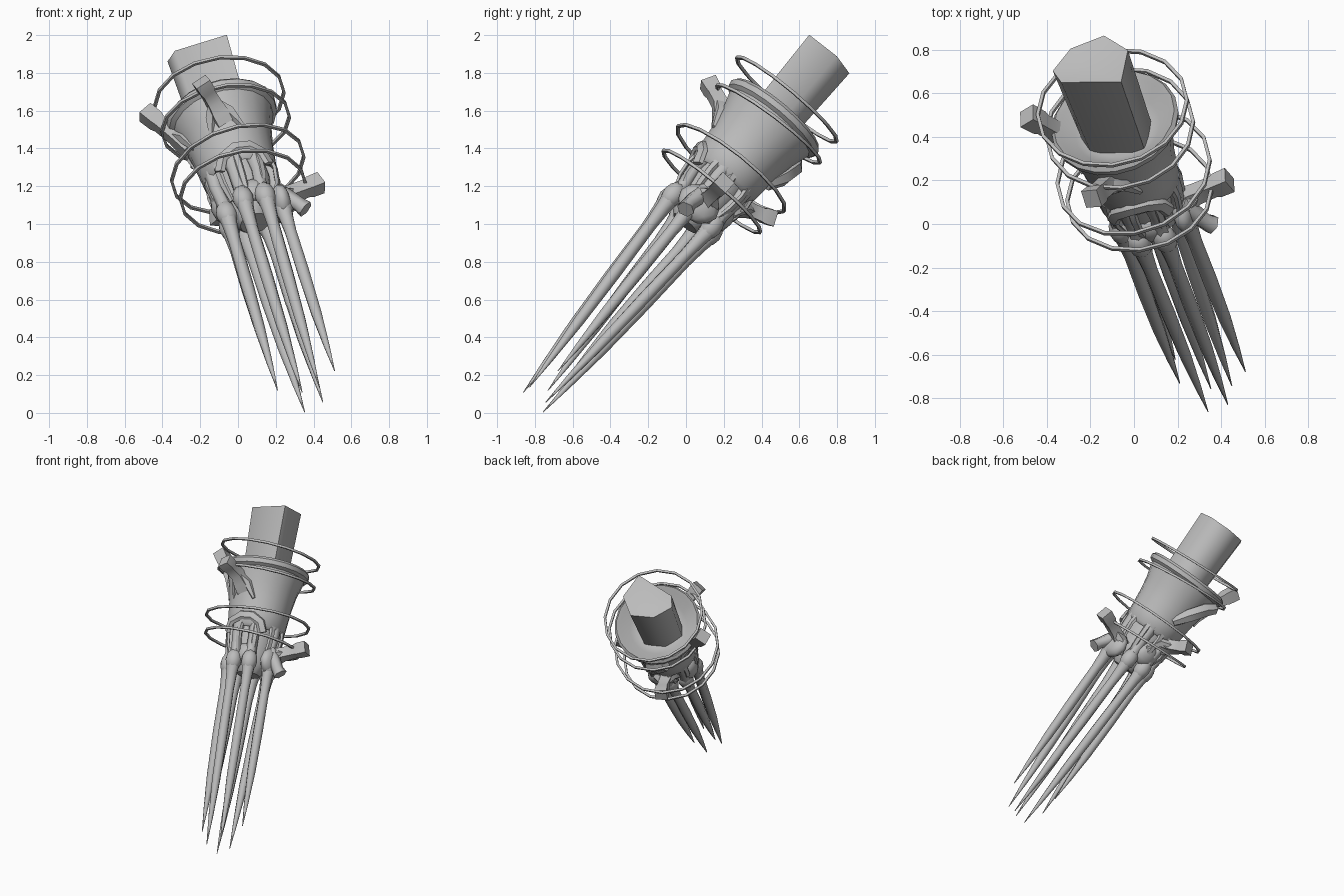
import bpy, bmesh, math
from mathutils import Vector, Matrix

if "Cube" in bpy.data.objects:
    bpy.data.objects.remove(bpy.data.objects["Cube"])

grey = bpy.data.materials.new("plain grey")
grey.diffuse_color = (0.5, 0.5, 0.5, 1)
grey.use_nodes = True
grey.node_tree.nodes["Principled BSDF"].inputs["Base Color"].default_value = grey.diffuse_color

# Tilted frame of the whole arm: local z runs up the arm, local -y faces front
A = Vector((-0.234, 0.628, 0.745)).normalized()
U = (Vector((1, 0, 0)) - A * A.x).normalized()
V = A.cross(U)
FRAME = Matrix.Translation((-0.088, 0.47, 1.568)) @ Matrix((U, V, A)).transposed().to_4x4()


def finish(name, bm, angle=40):
    bmesh.ops.recalc_face_normals(bm, faces=bm.faces)
    bm.transform(FRAME)
    me = bpy.data.meshes.new(name)
    bm.to_mesh(me)
    bm.free()
    ob = bpy.data.objects.new(name, me)
    bpy.context.collection.objects.link(ob)
    me.materials.append(grey)
    bpy.ops.object.select_all(action='DESELECT')
    bpy.context.view_layer.objects.active = ob
    ob.select_set(True)
    bpy.ops.object.shade_smooth_by_angle(angle=math.radians(angle))
    return ob


def bridge(bm, rings, closed=False):
    n = len(rings[0])
    for i in range(len(rings) if closed else len(rings) - 1):
        a, b = rings[i], rings[(i + 1) % len(rings)]
        for j in range(n):
            k = (j + 1) % n
            bm.faces.new((a[j], a[k], b[k], b[j]))


def tube(bm, pts, radii, sides=6, closed=False, flat=1.0):
    pts = [Vector(p) for p in pts]
    rings, n = [], len(pts)
    for i, p in enumerate(pts):
        if closed:
            t = pts[(i + 1) % n] - pts[i - 1]
        else:
            t = pts[min(i + 1, n - 1)] - pts[max(i - 1, 0)]
        t.normalize()
        out = Vector((p.x, p.y, 0.0001))
        x = (out - t * out.dot(t)).normalized()
        y = t.cross(x)
        r = radii[i] if isinstance(radii, list) else radii
        rings.append([bm.verts.new(p + x * math.cos(a) * r * flat + y * math.sin(a) * r)
                      for a in (2 * math.pi * (j + 0.5) / sides for j in range(sides))])
    bridge(bm, rings, closed)
    if not closed:
        bm.faces.new(rings[0])
        bm.faces.new(rings[-1])


def lathe(name, profile, sides=20, angle=40):
    bm = bmesh.new()
    rings = [[bm.verts.new((r * math.cos(2 * math.pi * j / sides),
                            r * math.sin(2 * math.pi * j / sides), s))
              for j in range(sides)] for r, s in profile]
    bridge(bm, rings)
    bm.faces.new(rings[0])
    bm.faces.new(rings[-1])
    return finish(name, bm, angle)


def lump(bm, pos, size):
    m = Matrix.Translation(pos) @ Matrix.Diagonal((*size, 1))
    bmesh.ops.create_icosphere(bm, subdivisions=2, radius=1, matrix=m)


# Six-sided shaft with a dented end
bm = bmesh.new()
section = [(-.19, -.01), (-.15, -.087), (.133, -.14), (.165, .045), (.052, .154), (-.106, .107)]
low = [bm.verts.new((x * 0.9, y * 0.9, -.15)) for x, y in section]
top = [bm.verts.new((x, y, .43)) for x, y in section]
bridge(bm, [low, top])
bm.faces.new(low)
dent = bm.verts.new((-.03, 0, .4))
for j in range(6):
    bm.faces.new((top[j], top[(j + 1) % 6], dent))
finish("shaft", bm, 75)

# Flared sleeve with rolled lip, and the wrist core below it
lathe("sleeve", [(.13, -.1), (.2, -.055), (.262, 0), (.285, .018), (.3, 0), (.294, -.03),
                 (.27, -.045), (.238, -.15), (.22, -.25), (.208, -.36), (.2, -.44),
                 (.18, -.46), (.14, -.42)])
lathe("wrist", [(.15, -.42), (.155, -.5), (.135, -.62), (.13, -.7), (.08, -.76)], 12)

# Claws: (base u, v), (tip u, v, s)
CLAWS = [((-.04, .14), (-.035, .07, -2.035)), ((.085, .12), (.07, .047, -2.01)),
         ((.165, -.03), (.17, -.01, -1.86)), ((-.14, -.05), (-.15, .016, -1.9)),
         ((-.05, -.15), (-.045, -.077, -2.02)), ((.07, -.145), (.053, -.07, -2.0)),
         ((-.125, .07), (-.14, .05, -1.77))]
claws, knuckles, bones = bmesh.new(), bmesh.new(), bmesh.new()
for (bu, bv), tip in CLAWS:
    base, tip = Vector((bu, bv, -.71)), Vector(tip)
    steps = [(0, .05), (.06, .04), (.15, .033), (.4, .034), (.65, .029), (.85, .016), (1, .002)]
    tube(claws, [base.lerp(tip, t) for t, r in steps], [r for t, r in steps], 8)
    lump(knuckles, base + Vector((0, 0, .01)), (.056, .056, .08))
    out = Vector((bu, bv, 0)).normalized()
    tube(bones, [out * .16 + Vector((0, 0, -.42)), out * .165 + Vector((0, 0, -.52)),
                 out * .15 + Vector((0, 0, -.62)), base], [.045, .036, .037, .05], 6)
finish("claws", claws, 60)
finish("knuckles", knuckles, 60)
finish("hand_bones", bones, 60)

# Side knuckle and heel lumps around the wrist
bm = bmesh.new()
tube(bm, [(.16, -.03, -.6), (.21, -.04, -.67), (.25, -.05, -.73), (.275, -.045, -.765)],
     [.05, .045, .04, .048], 6)
for p, sz in [((.165, -.01, -.67), (.055, .12, .1)), ((-.14, .01, -.6), (.06, .08, .1)),
              ((0, .14, -.6), (.09, .05, .09)), ((.02, -.13, -.64), (.08, .04, .07))]:
    lump(bm, p, sz)
finish("wrist_lumps", bm, 60)

# Tendon strips leaving the sleeve
bm = bmesh.new()
for k in range(10):
    a = 2 * math.pi * (k + .3) / 10
    c, s = math.cos(a), math.sin(a)
    tube(bm, [(c * r, s * r, z) for r, z in ((.185, -.42), (.195, -.48), (.185, -.57), (.15, -.67))],
         [.025, .022, .022, .015], 5, flat=.6)
finish("tendons", bm)

# Raised plate at the front edge of the sleeve
bm = bmesh.new()
arch = [(-.13, -.16, -.5), (-.1, -.19, -.43), (-.02, -.21, -.39), (.06, -.2, -.39),
        (.12, -.175, -.43), (.14, -.155, -.5)]
tube(bm, arch, .035, 5, flat=.5)
finish("sleeve_plate", bm)

# Horns with blunt square heads: (root, neck, head)
HORNS = [((-.03, -.19, -.2), (-.07, -.27, -.12), (-.125, -.39, -.06)),
         ((-.2, .02, -.17), (-.27, .02, -.05), (-.385, .005, .13)),
         ((.14, 0, -.64), (.24, .01, -.6), (.41, .02, -.55)),
         ((-.03, .14, -.5), (-.08, .22, -.46), (-.12, .34, -.4))]
bm = bmesh.new()
for root, neck, head in HORNS:
    r, n, h = Vector(root), Vector(neck), Vector(head)
    tube(bm, [r, r.lerp(n, .5), n, n.lerp(h, .5), n.lerp(h, .62), h],
         [.07, .062, .052, .05, .058, .06], 4)
    # splayed roots gripping the sleeve
    for side in (-1, 1):
        t = Vector((-n.y, n.x, 0)).normalized() * side
        tube(bm, [n, n.lerp(r, .6) + t * .05, r + t * .09 + Vector((0, 0, -.07))],
             [.035, .034, .012], 5)
# long root running round the back of the sleeve
tube(bm, [(.02, .2, -.32), (-.03, .235, -.22), (-.1, .25, -.12), (-.17, .235, -.07)],
     [.03, .05, .05, .04], 6)
finish("horns", bm, 45)

# Thin hoops: (height, radius, shift in u, shift in v, tilt in u, tilt in v)
HOOPS = [(.11, .345, .015, -.01, -.03, 0), (-.055, .34, .01, 0, -.03, .02),
         (-.37, .36, 0, 0, .0, .01), (-.53, .335, -.01, 0, -.03, 0)]
for i, (s, r, du, dv, tu, tv) in enumerate(HOOPS):
    bm = bmesh.new()
    pts = []
    for j in range(16):
        a = 2 * math.pi * j / 16
        x, y = r * math.cos(a), r * math.sin(a)
        pts.append((x + du, y + dv, s + tu * x / r + tv * y / r))
    tube(bm, pts, .011, 4, closed=True)
    finish("hoop_%d" % (i + 1), bm)
